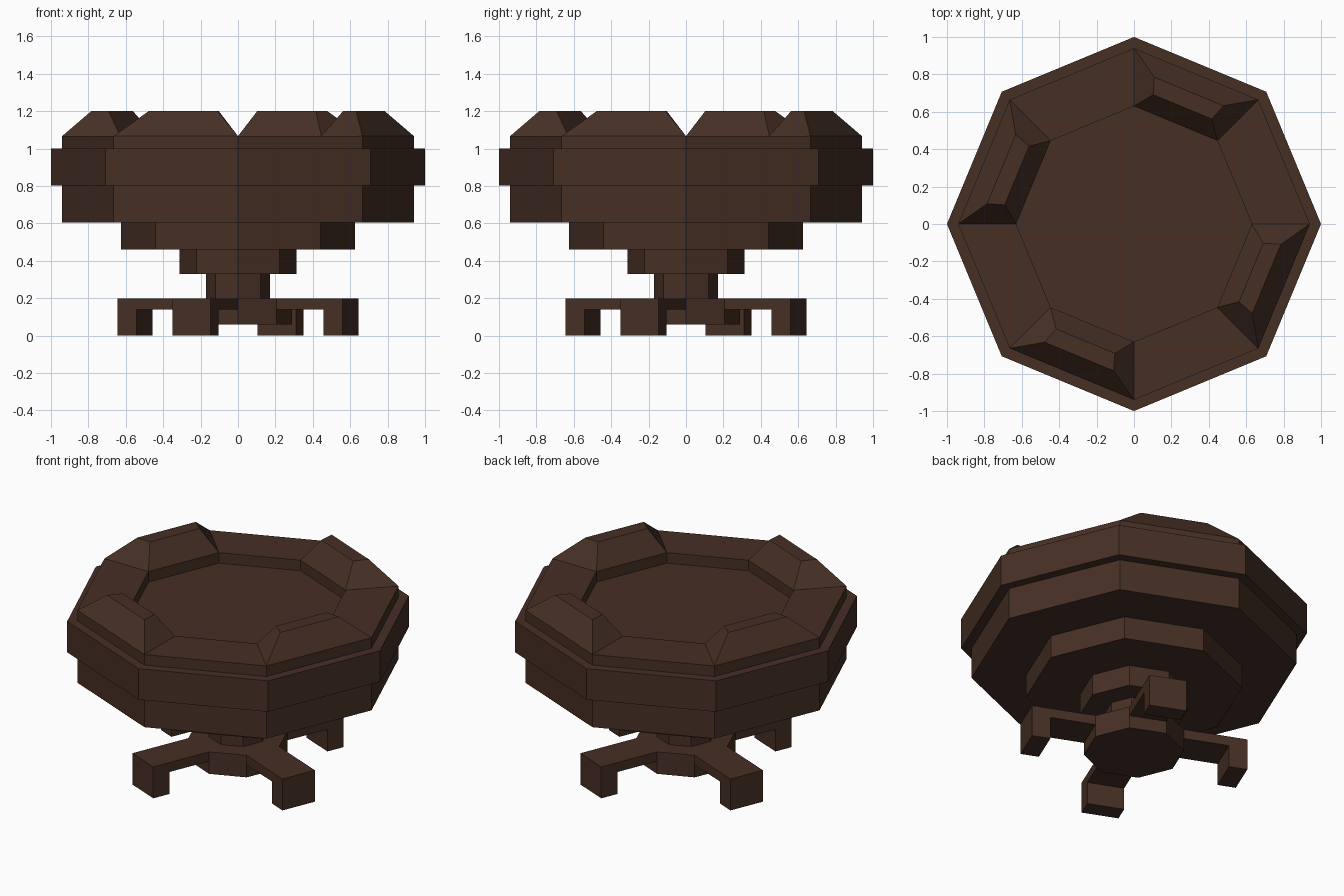
import bpy, bmesh, math
from mathutils import Matrix

if "Cube" in bpy.data.objects:
    bpy.data.objects.remove(bpy.data.objects["Cube"])

wood = bpy.data.materials.new("dark brown wood")
wood.diffuse_color = (0.061, 0.029, 0.018, 1)
wood.use_nodes = True
wood.node_tree.nodes["Principled BSDF"].inputs["Base Color"].default_value = wood.diffuse_color

APOTHEM = math.cos(math.radians(22.5))
HALF = math.sin(math.radians(22.5))


def finish(name, bm):
    bmesh.ops.recalc_face_normals(bm, faces=bm.faces)
    me = bpy.data.meshes.new(name)
    bm.to_mesh(me)
    bm.free()
    me.materials.append(wood)
    ob = bpy.data.objects.new(name, me)
    bpy.context.collection.objects.link(ob)
    return ob


def octagon_lathe(name, profile):
    """Stack octagon rings along a (radius, z) profile and cap both ends."""
    bm = bmesh.new()
    rings = [[bm.verts.new((r * math.cos(k * math.pi / 4), r * math.sin(k * math.pi / 4), z))
              for k in range(8)] for r, z in profile]
    for a, b in zip(rings, rings[1:]):
        for k in range(8):
            n = (k + 1) % 8
            bm.faces.new((a[k], a[n], b[n], b[k]))
    bm.faces.new(rings[0])
    bm.faces.new(rings[-1])
    return finish(name, bm)


def around(name, build):
    """Four copies, on every other side of the octagon."""
    for i in range(4):
        bm = bmesh.new()
        build(bm)
        bm.transform(Matrix.Rotation(math.radians(67.5 + 90 * i), 4, 'Z'))
        finish(f"{name}_{i + 1}", bm)


# Pedestal, stepped bowl and recessed floor in one turned body
octagon_lathe("stepped_bowl_and_pedestal", [
    (0.29, 0.06), (0.29, 0.2), (0.17, 0.2), (0.17, 0.33), (0.312, 0.33), (0.312, 0.462),
    (0.625, 0.462), (0.625, 0.605), (0.94, 0.605), (0.94, 0.803), (1, 0.803), (1, 1),
    (0.94, 1), (0.94, 1.067), (0.63, 1.067), (0.63, 1.0)])


# Raised bevelled blocks on the rim
def rim_block(bm):
    def quad(r_in, h_in, r_out, h_out, z):
        return [bm.verts.new(p) for p in ((r_in, -h_in, z), (r_out, -h_out, z),
                                          (r_out, h_out, z), (r_in, h_in, z))]
    low = quad(0.63 * APOTHEM, 0.63 * HALF, 0.94 * APOTHEM, 0.94 * HALF, 1.067)
    top = quad(0.678, 0.17, 0.767, 0.2, 1.2)
    bm.faces.new(top)
    for k in range(4):
        n = (k + 1) % 4
        bm.faces.new((low[k], low[n], top[n], top[k]))


around("rim_block", rim_block)


# Legs: horizontal arm from the hub side, turned down into a foot
def leg(bm):
    w, hub = 0.29 * HALF, 0.29 * APOTHEM
    outline = [(hub, 0.2), (0.65, 0.2), (0.65, 0), (0.54, 0), (0.54, 0.14), (hub, 0.14)]
    sides = [[bm.verts.new((x, y, z)) for x, z in outline] for y in (-w, w)]
    for s in sides:
        bm.faces.new(s)
    for k in range(5):
        bm.faces.new((sides[0][k], sides[0][k + 1], sides[1][k + 1], sides[1][k]))


around("leg", leg)
